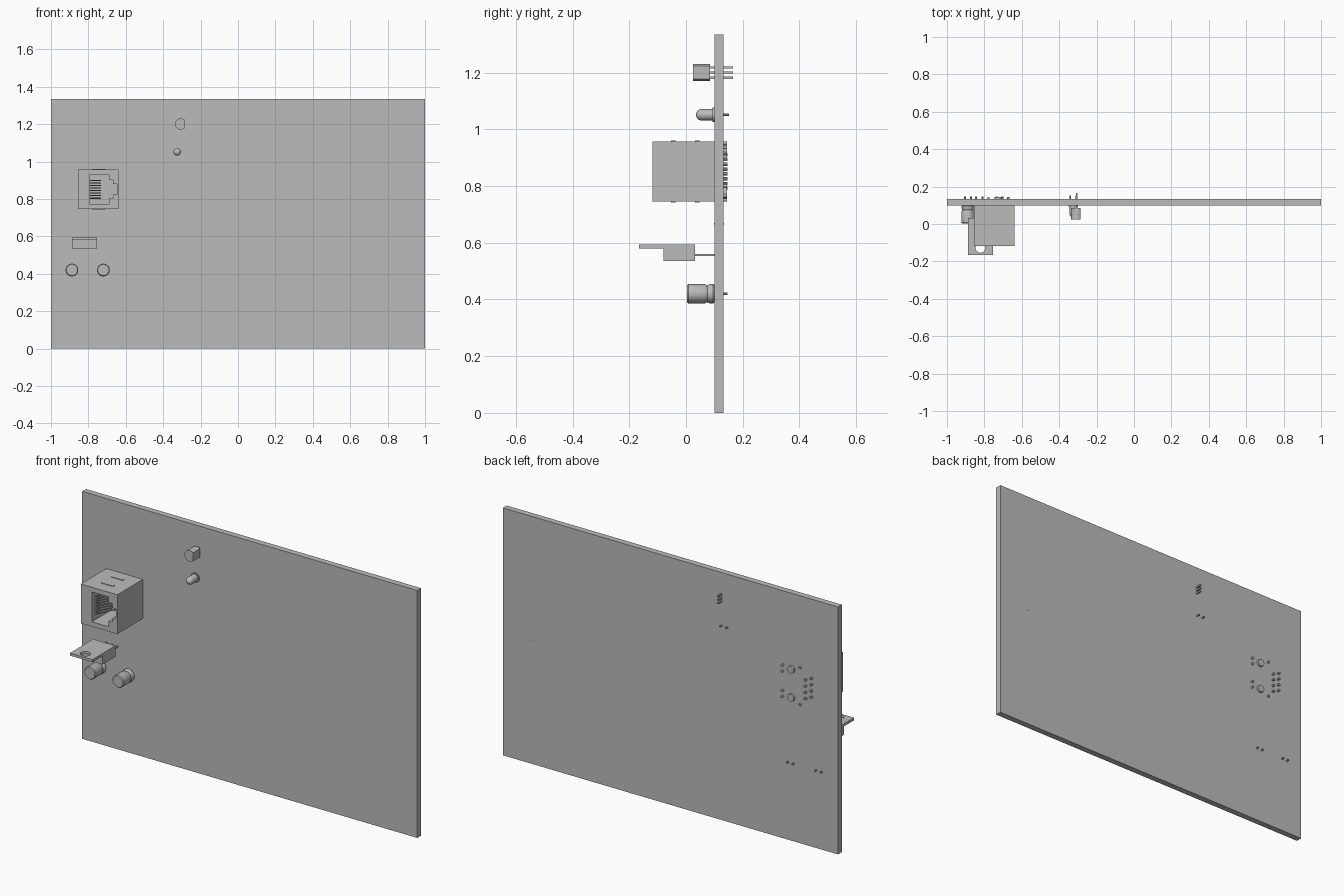
import bpy, bmesh, math
from mathutils import Vector

cube = bpy.data.objects.get("Cube")
if cube:
    bpy.data.objects.remove(cube, do_unlink=True)

grey = bpy.data.materials.new("plain_grey")
grey.use_nodes = True
grey.diffuse_color = (0.5, 0.5, 0.5, 1)
grey.node_tree.nodes["Principled BSDF"].inputs["Base Color"].default_value = (0.5, 0.5, 0.5, 1)

BACK = 0.133    # rear face of the board
FACE = 0.1      # front face of the board
round_parts = []


def finish(name, bm):
    bmesh.ops.recalc_face_normals(bm, faces=bm.faces)
    mesh = bpy.data.meshes.new(name)
    bm.to_mesh(mesh)
    bm.free()
    mesh.materials.append(grey)
    obj = bpy.data.objects.new(name, mesh)
    bpy.context.collection.objects.link(obj)
    return obj


def prism(name, outline, y0, y1):
    """Extrude an x-z outline along y."""
    bm = bmesh.new()
    face = bm.faces.new([bm.verts.new((x, y0, z)) for x, z in outline])
    new = bmesh.ops.extrude_face_region(bm, geom=[face])["geom"]
    bmesh.ops.translate(bm, vec=(0, y1 - y0, 0),
                        verts=[v for v in new if isinstance(v, bmesh.types.BMVert)])
    return finish(name, bm)


def box(name, x0, x1, y0, y1, z0, z1):
    return prism(name, [(x0, z0), (x1, z0), (x1, z1), (x0, z1)], y0, y1)


def rod(name, a, b, r, sides=8):
    a, b = Vector(a), Vector(b)
    bm = bmesh.new()
    bmesh.ops.create_cone(bm, cap_ends=True, segments=sides, radius1=r, radius2=r,
                          depth=(b - a).length)
    bm.transform(Vector((0, 0, 1)).rotation_difference(b - a).to_matrix().to_4x4())
    bmesh.ops.translate(bm, vec=(a + b) / 2, verts=bm.verts)
    obj = finish(name, bm)
    round_parts.append(obj)
    return obj


def lathe(name, x, z, profile, sides=32):
    """Spin a (radius, y) profile about an axis along y."""
    bm = bmesh.new()
    verts = [bm.verts.new((r, y, 0)) for r, y in profile]
    edges = [bm.edges.new(pair) for pair in zip(verts, verts[1:])]
    bmesh.ops.spin(bm, geom=verts + edges, axis=(0, 1, 0), cent=(0, 0, 0),
                   angle=math.tau, steps=sides)
    bmesh.ops.remove_doubles(bm, verts=bm.verts, dist=1e-5)
    bmesh.ops.translate(bm, vec=(x, 0, z), verts=bm.verts)
    obj = finish(name, bm)
    round_parts.append(obj)


def cut(obj, cutter):
    mod = obj.modifiers.new("cut", "BOOLEAN")
    mod.operation = "DIFFERENCE"
    mod.solver = "EXACT"
    mod.object = cutter
    cutter.hide_render = True
    cutter.hide_set(True)


# Board and its tiny marker pin
box("board", -1, 1, FACE, BACK, 0, 1.335)
rod("marker_pin", (0.82, FACE - 0.001, 0.667), (0.82, BACK + 0.001, 0.667), 0.003)

# Network socket with a stepped opening
JZ = 0.851
jack = box("socket_housing", -0.856, -0.638, -0.118, FACE, JZ - 0.106, JZ + 0.106)
steps = [(-0.79, 0.08), (-0.69, 0.08), (-0.69, 0.05), (-0.668, 0.05),
         (-0.668, 0.028), (-0.647, 0.028)]
outline = [(x, JZ - h) for x, h in steps] + [(x, JZ + h) for x, h in reversed(steps)]
cut(jack, prism("socket_cutter", outline, -0.14, 0.05))

# Spring contacts and solder pins of the socket
for i in range(8):
    z = JZ + (i - 3.5) * 0.0135
    rod("socket_contact", (-0.79, -0.095, z), (-0.735, 0.01, z), 0.003)
    rod("socket_pin", (-0.845 if i % 2 else -0.81, FACE, z * 1.0 + (i - 3.5) * 0.0034),
        (-0.845 if i % 2 else -0.81, 0.147, z + (i - 3.5) * 0.0034), 0.006)
for side in (-1, 1):
    for x, dz, r in ((-0.672, 0.085, 0.006), (-0.672, 0.052, 0.006),
                     (-0.778, 0.1, 0.006), (-0.725, 0.076, 0.02)):
        rod("socket_post", (x, FACE, JZ + side * dz), (x, 0.145, JZ + side * dz), r, 16)
    for y in (-0.045, 0.04):
        box("socket_tab", -0.78, -0.71, y - 0.008, y + 0.008,
            JZ + side * 0.104, JZ + side * 0.109)

# Regulator lying flat: body, tab with hole, three legs
RX = -0.821
box("regulator_body", RX - 0.067, RX + 0.067, -0.08, 0.032, 0.535, 0.58)
tab = box("regulator_tab", RX - 0.067, RX + 0.067, -0.165, 0.032, 0.58, 0.594)
cut(tab, rod("tab_hole_cutter", (RX, -0.128, 0.55), (RX, -0.128, 0.62), 0.026, 32))
for i in (-1, 0, 1):
    x = RX + i * 0.034
    box("regulator_leg", x - 0.005, x + 0.005, 0.03, FACE + 0.01, 0.554, 0.561)

# Pair of can capacitors with a crimp groove
for x in (-0.888, -0.72):
    lathe("capacitor", x, 0.42, [(0, 0.003), (0.03, 0.003), (0.034, 0.008), (0.034, 0.066),
                                 (0.030, 0.075), (0.034, 0.084), (0.034, 0.096),
                                 (0.031, FACE), (0, FACE)])
    for side in (-1, 1):
        px = x + side * 0.016
        rod("capacitor_pin", (px, FACE, 0.42), (px, 0.147, 0.42), 0.005)

# Indicator lamp: dome, barrel and flange
dome = [(0.02 * math.sin(t * math.pi / 12), 0.055 - 0.02 * math.cos(t * math.pi / 12))
        for t in range(7)]
lathe("lamp", -0.325, 1.051, dome + [(0.02, 0.094), (0.026, 0.094), (0.026, FACE), (0, FACE)])
for side in (-1, 1):
    px = -0.325 + side * 0.017
    rod("lamp_pin", (px, FACE, 1.051), (px, 0.152, 1.051), 0.004)

# Transistor with a flat side and three long legs
arc = [math.radians(50 + 260 * i / 24) for i in range(25)]
round_parts.append(prism("transistor_body",
                         [(-0.306 + 0.031 * math.cos(a), 1.2 + 0.030 * math.sin(a)) for a in arc],
                         0.025, 0.085))
for i in (-1, 0, 1):
    z = 1.2 + i * 0.018
    box("transistor_leg", -0.309, -0.301, 0.084, 0.165, z - 0.004, z + 0.004)

# Smooth the round parts, keeping hard rims
bpy.ops.object.select_all(action="DESELECT")
for obj in round_parts:
    if not obj.hide_render:
        obj.select_set(True)
        bpy.context.view_layer.objects.active = obj
bpy.ops.object.shade_smooth_by_angle(angle=math.radians(35))
